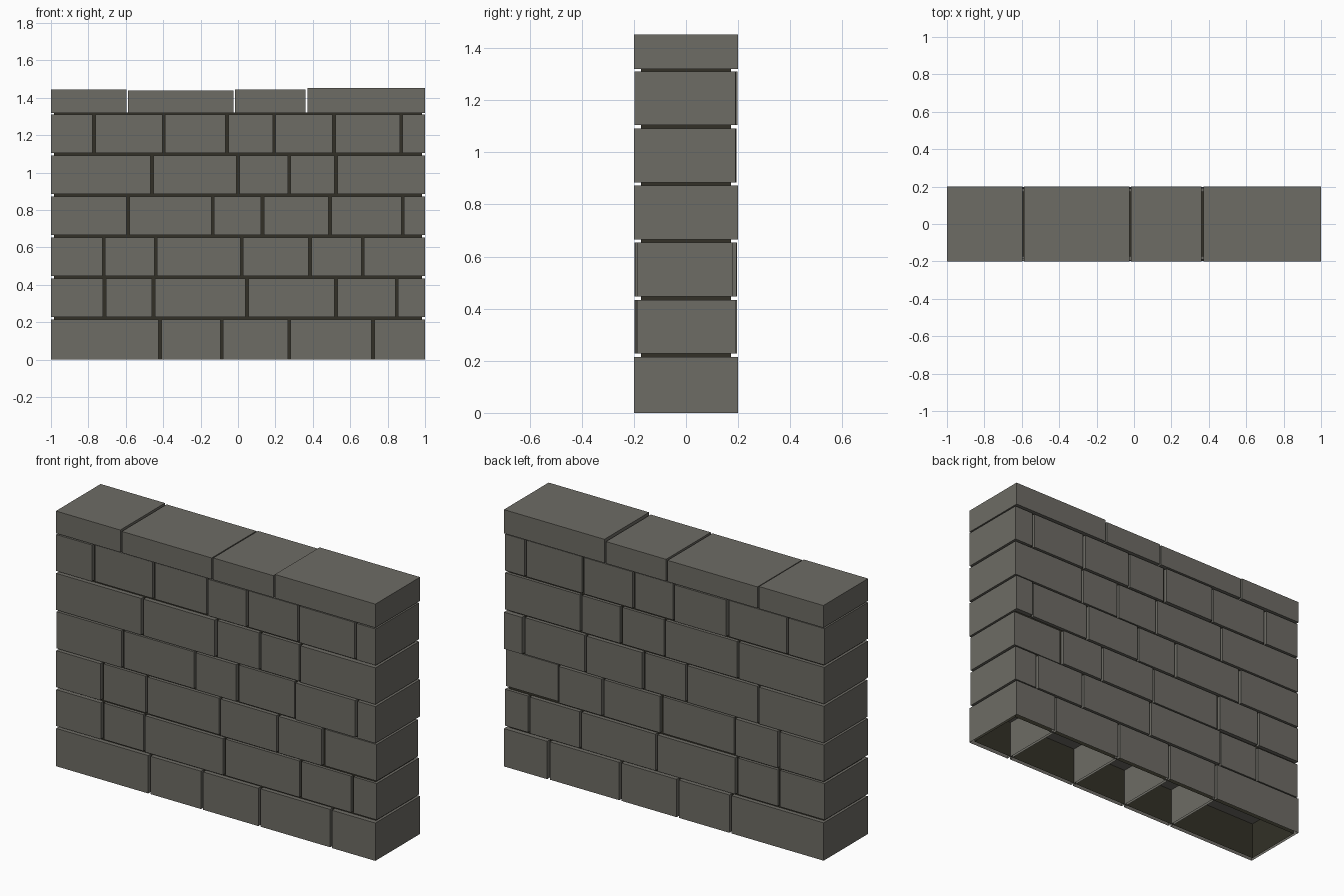
import bpy, bmesh, random

if "Cube" in bpy.data.objects:
    bpy.data.objects.remove(bpy.data.objects["Cube"])

random.seed(4)


def material(name, rgb):
    m = bpy.data.materials.new(name)
    m.diffuse_color = (*rgb, 1)
    m.use_nodes = True
    m.node_tree.nodes["Principled BSDF"].inputs["Base Color"].default_value = m.diffuse_color
    return m


STONE = material("grey stone", (0.155, 0.150, 0.130))
MORTAR = material("dark mortar", (0.032, 0.030, 0.020))


def add_box(bm, x0, x1, y0, y1, z0, z1, open_bottom=False):
    verts = bmesh.ops.create_cube(bm, size=1)["verts"]
    for v in verts:
        v.co = ((x0 + x1) / 2 + v.co.x * (x1 - x0),
                (y0 + y1) / 2 + v.co.y * (y1 - y0),
                (z0 + z1) / 2 + v.co.z * (z1 - z0))
    if open_bottom:
        faces = {f for v in verts for f in v.link_faces}
        low = [f for f in faces if all(abs(v.co.z - z0) < 1e-6 for v in f.verts)]
        bmesh.ops.delete(bm, geom=low, context='FACES_ONLY')


def make_object(name, bm, mat):
    me = bpy.data.meshes.new(name)
    bm.to_mesh(me)
    bm.free()
    me.materials.append(mat)
    ob = bpy.data.objects.new(name, me)
    bpy.context.collection.objects.link(ob)
    return ob


def course(name, joints, z0, tops, gap, fronts, backs, open_bottom=False):
    """One row of blocks between x=-1 and x=1, split at the joints."""
    edges = [-1] + joints + [1]
    bm = bmesh.new()
    n = len(edges) - 1
    for i in range(n):
        x0 = edges[i] + (gap / 2 if i else 0)
        x1 = edges[i + 1] - (gap / 2 if i < n - 1 else 0)
        add_box(bm, x0, x1, -fronts[i], backs[i], z0, tops[i], open_bottom)
    make_object(name, bm, STONE)


# mortar core, open underneath
bm = bmesh.new()
add_box(bm, -0.985, 0.985, -0.173, 0.173, 0, 1.32, True)
make_object("mortar_core", bm, MORTAR)

# stone courses: joints, bottom, top
rows = [
    ([-0.417, -0.086, 0.273, 0.722], 0.0, 0.214),
    ([-0.714, -0.452, 0.048, 0.524, 0.848], 0.227, 0.433),
    ([-0.717, -0.439, 0.021, 0.385, 0.668], 0.447, 0.654),
    ([-0.588, -0.136, 0.131, 0.492, 0.88], 0.665, 0.873),
    ([-0.46, 0.0, 0.273, 0.524], 0.885, 1.092),
    ([-0.77, -0.396, -0.059, 0.193, 0.513, 0.872], 1.105, 1.311),
]
# depth of the last (right end) block in each course: front, back
ends = [(0.2, 0.2), (0.188, 0.19), (0.188, 0.18), (0.2, 0.2), (0.2, 0.19), (0.197, 0.19)]
for i, (joints, z0, z1) in enumerate(rows):
    n = len(joints)
    lo = 0.197 if i == 0 else 0.187
    fronts = [random.uniform(lo, 0.2) for _ in range(n)] + [ends[i][0]]
    backs = [random.uniform(lo, 0.197) for _ in range(n)] + [ends[i][1]]
    course(f"stone_course_{i + 1}", joints, z0, [z1] * (n + 1), 0.014,
           fronts, backs, open_bottom=(i == 0))

# cap stones with slightly uneven tops
course("cap_stones", [-0.592, -0.02, 0.366], 1.319,
       [1.445, 1.44, 1.443, 1.453], 0.01, [0.2] * 4, [0.2] * 4)
